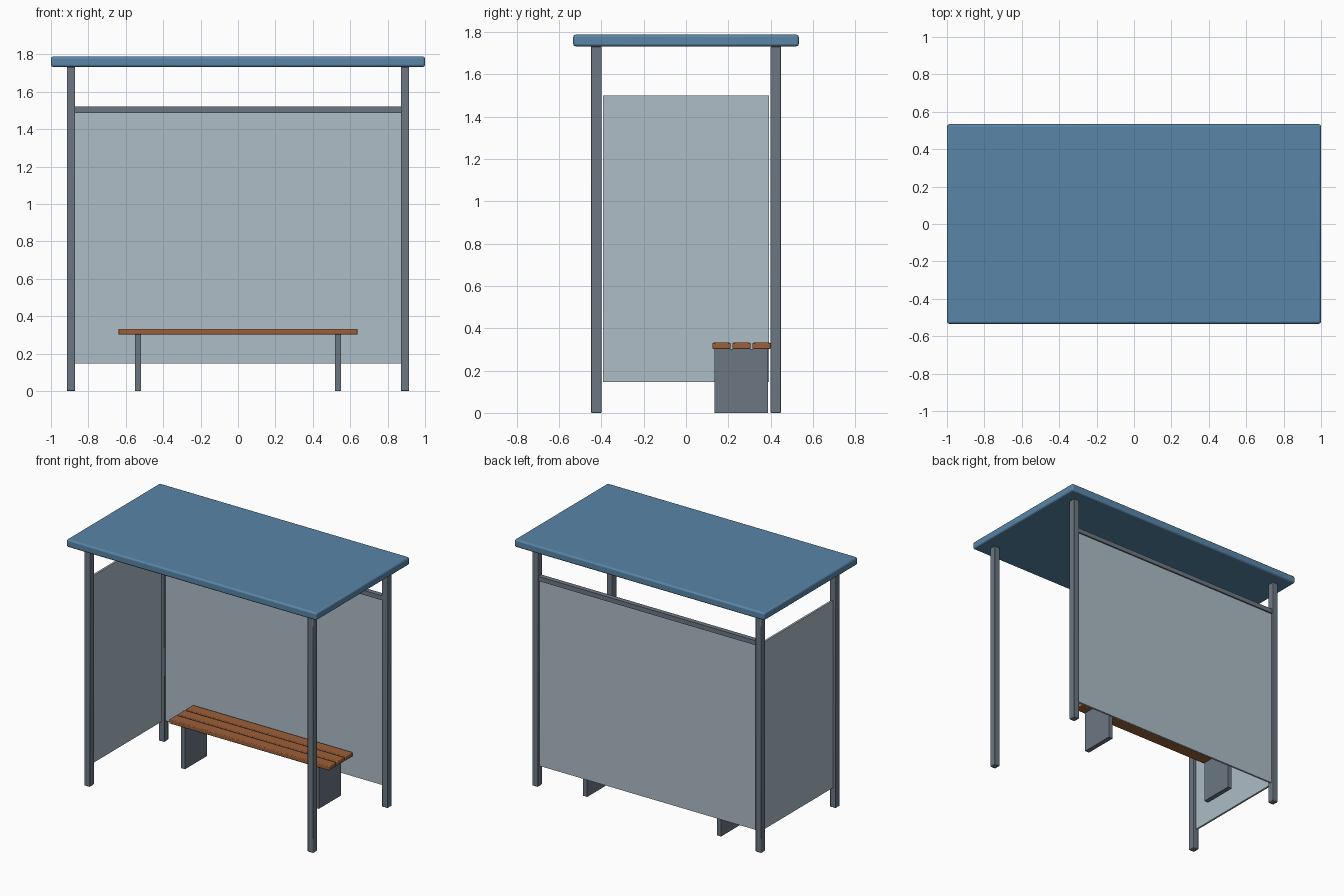
import bpy

cube = bpy.data.objects.get("Cube")
if cube:
    bpy.data.objects.remove(cube, do_unlink=True)


def make_material(name, rgb):
    mat = bpy.data.materials.new(name)
    mat.use_nodes = True
    colour = (*rgb, 1.0)
    mat.diffuse_color = colour
    mat.node_tree.nodes["Principled BSDF"].inputs["Base Color"].default_value = colour
    return mat


roof_blue = make_material("roof blue", (0.10, 0.235, 0.39))
steel_grey = make_material("steel grey", (0.15, 0.185, 0.225))
pale_panel = make_material("pale panel", (0.42, 0.51, 0.57))
bench_wood = make_material("bench wood", (0.33, 0.115, 0.04))


def box(name, centre, size, mat, bevel=0.0, segments=2):
    """Box standing with its base at centre z, with optional rounded edges."""
    x, y, z = centre
    bpy.ops.mesh.primitive_cube_add(size=1, location=(x, y, z + size[2] / 2))
    obj = bpy.context.object
    obj.name = name
    obj.scale = size
    bpy.ops.object.transform_apply(location=False, rotation=False, scale=True)
    obj.data.materials.append(mat)
    if bevel:
        mod = obj.modifiers.new("rounded edges", "BEVEL")
        mod.width = bevel
        mod.segments = segments
        bpy.ops.object.shade_smooth_by_angle()
    return obj


POST_X, POST_Y = 0.893, 0.425
ROOF_BASE = 1.733
PANEL_BASE, PANEL_HEIGHT = 0.147, 1.353

# Roof slab
box("roof", (0, 0, ROOF_BASE), (2, 1.067, 0.055), roof_blue, 0.012, 3)

# Four corner posts
for side, sx in (("left", 1), ("right", -1)):
    for end, sy in (("front", -1), ("back", 1)):
        box(f"{end}_{side}_post", (sx * POST_X, sy * POST_Y, 0),
            (0.045, 0.05, ROOF_BASE), steel_grey, 0.004)

# Back wall with its top rail, and one side wall
box("back_panel", (0, POST_Y, PANEL_BASE), (1.743, 0.014, PANEL_HEIGHT), pale_panel)
box("back_rail", (0, POST_Y, 1.487), (1.743, 0.035, 0.033), steel_grey)
box("right_panel", (-POST_X, 0, PANEL_BASE), (0.014, 0.783, PANEL_HEIGHT), pale_panel)

# Bench: three slats on two plate legs
for i in range(3):
    box(f"bench_slat_{i + 1}", (0, 0.168 + i * 0.0945, 0.302),
        (1.28, 0.085, 0.03), bench_wood, 0.005)
for side, sx in (("left", 1), ("right", -1)):
    box(f"bench_{side}_leg", (sx * 0.535, 0.262, 0), (0.034, 0.253, 0.302), steel_grey)
